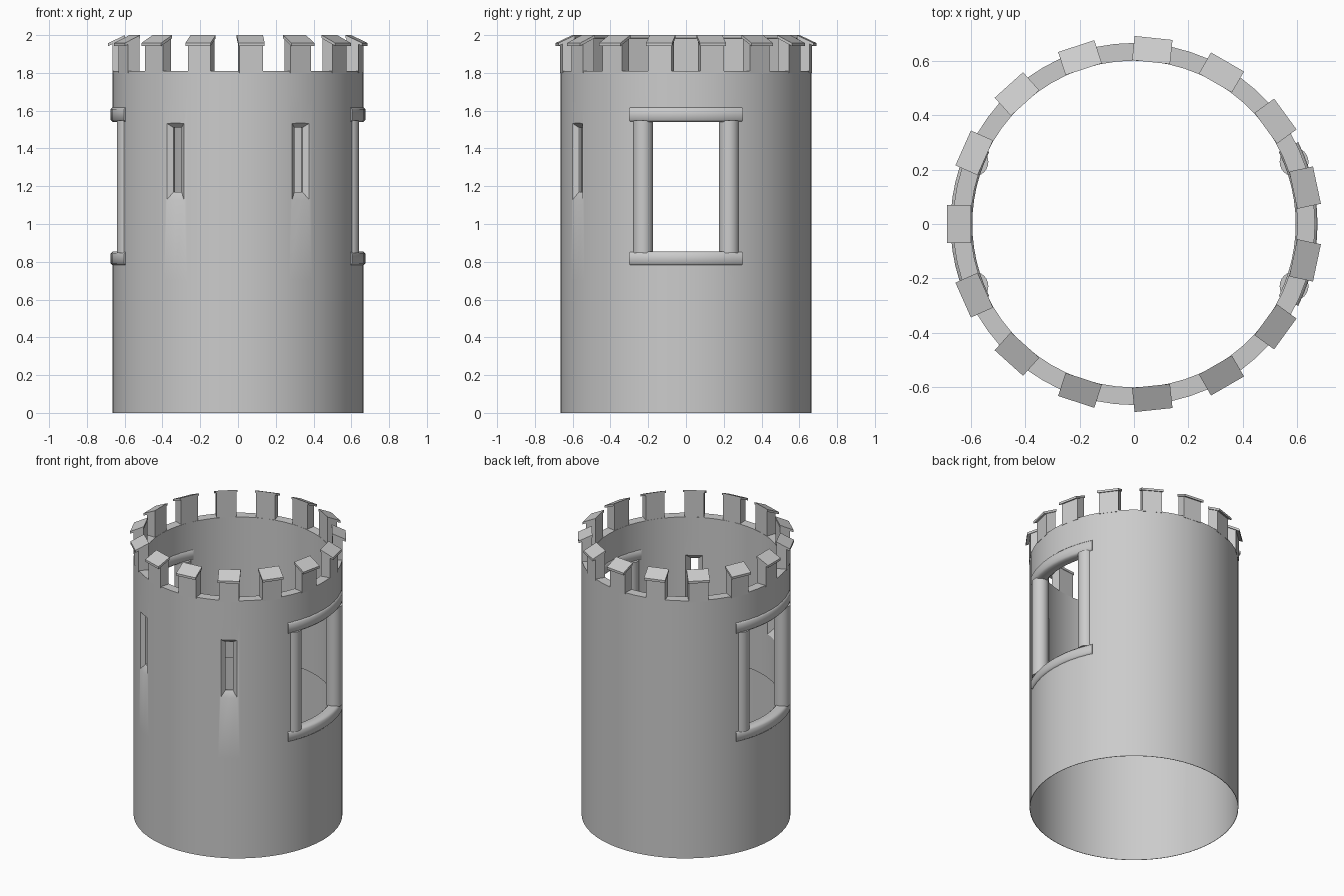
import bpy, bmesh
from math import sin, cos, pi, radians

if "Cube" in bpy.data.objects:
    bpy.data.objects.remove(bpy.data.objects["Cube"], do_unlink=True)

stone = bpy.data.materials.new("grey_stone")
stone.use_nodes = True
GREY = (0.6, 0.6, 0.6, 1)
stone.diffuse_color = GREY
stone.node_tree.nodes["Principled BSDF"].inputs["Base Color"].default_value = GREY

R_OUT, R_IN, DECK = 0.665, 0.6, 1.81


def finish(name, bm):
    bmesh.ops.recalc_face_normals(bm, faces=bm.faces)
    mesh = bpy.data.meshes.new(name)
    bm.to_mesh(mesh)
    bm.free()
    obj = bpy.data.objects.new(name, mesh)
    bpy.context.collection.objects.link(obj)
    mesh.materials.append(stone)
    return obj


def smooth(obj, angle=30):
    bpy.ops.object.select_all(action='DESELECT')
    obj.select_set(True)
    bpy.context.view_layer.objects.active = obj
    bpy.ops.object.shade_smooth_by_angle(angle=radians(angle))


def skin(bm, rings, closed):
    """Join matching vertex rings with quads, capping open ends."""
    loops = [[bm.verts.new(p) for p in ring] for ring in rings]
    n = len(loops[0])
    pairs = list(zip(loops, loops[1:]))
    if closed:
        pairs.append((loops[-1], loops[0]))
    else:
        bm.faces.new(loops[0])
        bm.faces.new(loops[-1])
    for a, b in pairs:
        for i in range(n):
            j = (i + 1) % n
            bm.faces.new((a[i], a[j], b[j], b[i]))


def sweep(bm, profile, start, end, steps):
    """Turn an (r, z) profile about the tower axis."""
    full = abs(end - start) > 2 * pi - 0.001
    count = steps if full else steps + 1
    turns = [start + (end - start) * i / steps for i in range(count)]
    skin(bm, [[(r * cos(t), r * sin(t), z) for r, z in profile] for t in turns], full)


def radial_block(bm, sections, t):
    """Block running outward at angle t from (radius, half width, z0, z1) sections."""
    rings = []
    for r, w, z0, z1 in sections:
        corners = [(-w, z0), (w, z0), (w, z1), (-w, z1)]
        rings.append([(r * cos(t) - s * sin(t), r * sin(t) + s * cos(t), z) for s, z in corners])
    skin(bm, rings, False)


# Tower wall: thin skirt below, thick band above
bm = bmesh.new()
sweep(bm, [(R_OUT, 0), (R_OUT, 0.7), (R_OUT, 1.68), (R_OUT, DECK), (R_IN, DECK),
           (R_IN, 1.68), (R_IN, 0.82), (0.662, 0.82), (0.662, 0)], 0, 2 * pi, 60)
wall = finish("tower_wall", bm)

# Openings: two flared arrow slits in front, a window on each side
bm = bmesh.new()
for t in (-60, -120):
    radial_block(bm, [(0.56, 0.09, 1.07, 1.58), (0.628, 0.024, 1.17, 1.51),
                      (0.64, 0.024, 1.17, 1.51), (0.70, 0.1, 1.06, 1.57)], radians(t))
for t in (0, pi):
    radial_block(bm, [(0.4, 0.23, 0.82, 1.58), (0.8, 0.23, 0.82, 1.58)], t)
cutter = finish("opening_cutter", bm)
cutter.hide_render = True
cut = wall.modifiers.new("openings", 'BOOLEAN')
cut.object = cutter
cut.solver = 'EXACT'
bpy.context.view_layer.objects.active = wall
bpy.ops.object.modifier_apply(modifier=cut.name)
bpy.data.objects.remove(cutter, do_unlink=True)
smooth(wall)

# Window frames: curved lintel and sill with eased edges, round posts
for side, t in (("left", 0), ("right", pi)):
    for part, z0, z1 in (("sill", 0.78, 0.855), ("lintel", 1.54, 1.62)):
        bm = bmesh.new()
        a, b, e = 0.594, 0.674, 0.012
        sweep(bm, [(a + e, z0), (b - e, z0), (b, z0 + e), (b, z1 - e),
                   (b - e, z1), (a + e, z1), (a, z1 - e), (a, z0 + e)],
              t - radians(26.5), t + radians(26.5), 12)
        smooth(finish(f"{side}_window_{part}", bm), 50)
    for end, y in (("front", -0.228), ("back", 0.228)):
        bpy.ops.mesh.primitive_cylinder_add(vertices=24, radius=0.053, depth=0.7,
                                            location=(0.588 * cos(t), y, 1.197))
        post = bpy.context.object
        post.name = f"{side}_window_{end}_post"
        post.data.materials.append(stone)
        smooth(post)

# Battlements: fifteen merlons with sloping cap slabs
bodies, caps = bmesh.new(), bmesh.new()
for i in range(15):
    t = pi + i * 2 * pi / 15
    radial_block(bodies, [(R_IN, 0.063, 1.8, 1.988), (R_OUT, 0.063, 1.8, 1.957)], t)
    radial_block(caps, [(0.598, 0.07, 1.984, 2.0), (0.687, 0.07, 1.942, 1.958)], t)
finish("merlons", bodies)
finish("merlon_caps", caps)
